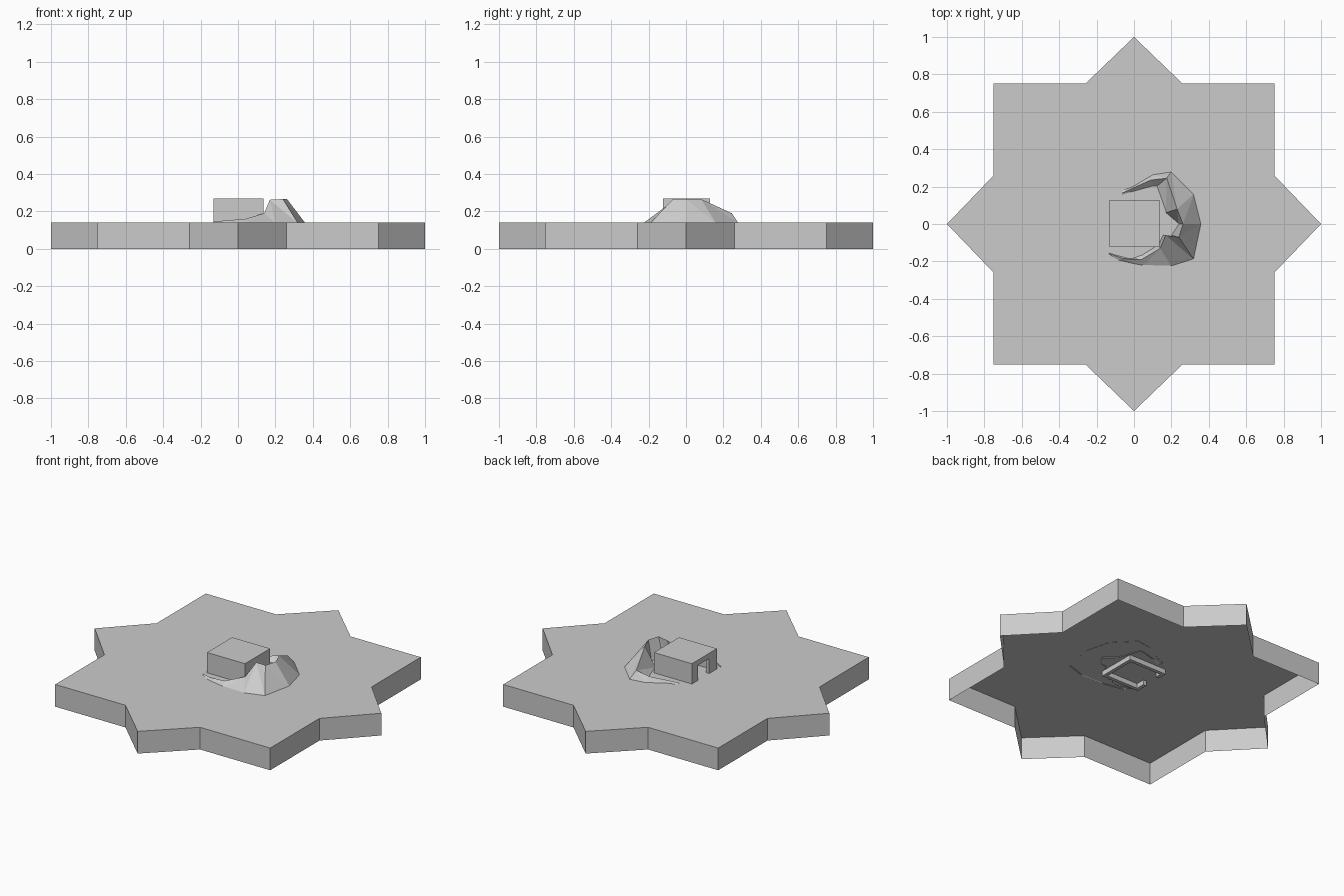
import bpy
import bmesh
import math

if "Cube" in bpy.data.objects:
    bpy.data.objects.remove(bpy.data.objects["Cube"])


def mesh_object(name, verts, faces):
    mesh = bpy.data.meshes.new(name)
    mesh.from_pydata(verts, [], faces)
    bm = bmesh.new()
    bm.from_mesh(mesh)
    bmesh.ops.recalc_face_normals(bm, faces=bm.faces)
    bm.to_mesh(mesh)
    bm.free()
    obj = bpy.data.objects.new(name, mesh)
    bpy.context.collection.objects.link(obj)
    return obj


def prism(name, outline, z0, z1, bottom=True):
    n = len(outline)
    verts = [(x, y, z) for z in (z0, z1) for x, y in outline]
    faces = [(i, (i + 1) % n, n + (i + 1) % n, n + i) for i in range(n)]
    faces.append(tuple(range(n, 2 * n)))
    if bottom:
        faces.append(tuple(reversed(range(n))))
    return mesh_object(name, verts, faces)


# Eight-pointed star plate, open underneath
star = []
for k in range(4):
    c, s = round(math.cos(k * math.pi / 2)), round(math.sin(k * math.pi / 2))
    for x, y in ((1, 0), (0.75, 0.26), (0.75, 0.75), (0.26, 0.75)):
        star.append((x * c - y * s, x * s + y * c))
prism("star_plate", star, 0, 0.14, bottom=False)

# Small hut: C-shaped walls with a doorway on the -x side, and a flat roof
X0, X1, Y0, Y1, T = -0.13, 0.135, -0.123, 0.127, 0.022
D0, D1 = -0.045, 0.065
walls = [(X0, D0), (X0, Y0), (X1, Y0), (X1, Y1), (X0, Y1), (X0, D1),
         (X0 + T, D1), (X0 + T, Y1 - T), (X1 - T, Y1 - T),
         (X1 - T, Y0 + T), (X0 + T, Y0 + T), (X0 + T, D0)]
prism("hut_walls", walls, 0.11, 0.235)
prism("hut_roof", [(X0, Y0), (X1, Y0), (X1, Y1), (X0, Y1)], 0.235, 0.268)

# Rocky crescent: outer foot, crest with height, inner foot
B = 0.137
sections = [
    ((-.065, .18), (-.065, .165, .145), (-.06, .15)),
    ((-.01, .20), (-.01, .19, .155), (.01, .175)),
    ((.10, .265), (.09, .235, .17), (.10, .20)),
    ((.20, .28), (.175, .245, .19), (.12, .20)),
    ((.32, .16), (.23, .08, .266), (.17, .06)),
    ((.36, 0), (.262, 0, .266), (.24, 0)),
    ((.32, -.19), (.24, -.07, .266), (.20, -.06)),
    ((.20, -.228), (.17, -.06, .262), (.155, -.06)),
    ((.05, -.225), (.14, -.13, .19), (.13, -.11)),
    ((.02, -.22), (.04, -.19, .16), (.05, -.16)),
    ((-.09, -.195), (-.06, -.185, .152), (-.02, -.185)),
    ((-.135, -.16), (-.132, -.157, .145), (-.13, -.155)),
]
verts, faces = [], []
for outer, crest, inner in sections:
    verts += [(*outer, B), crest, (*inner, B)]
for i in range(len(sections) - 1):
    a, b = 3 * i, 3 * i + 3
    for j in (0, 1):
        faces += [(a + j, b + j, b + j + 1), (a + j, b + j + 1, a + j + 1)]
last = 3 * (len(sections) - 1)
faces += [(0, 1, 2), (last, last + 2, last + 1)]
mesh_object("rock_crescent", verts, faces)
